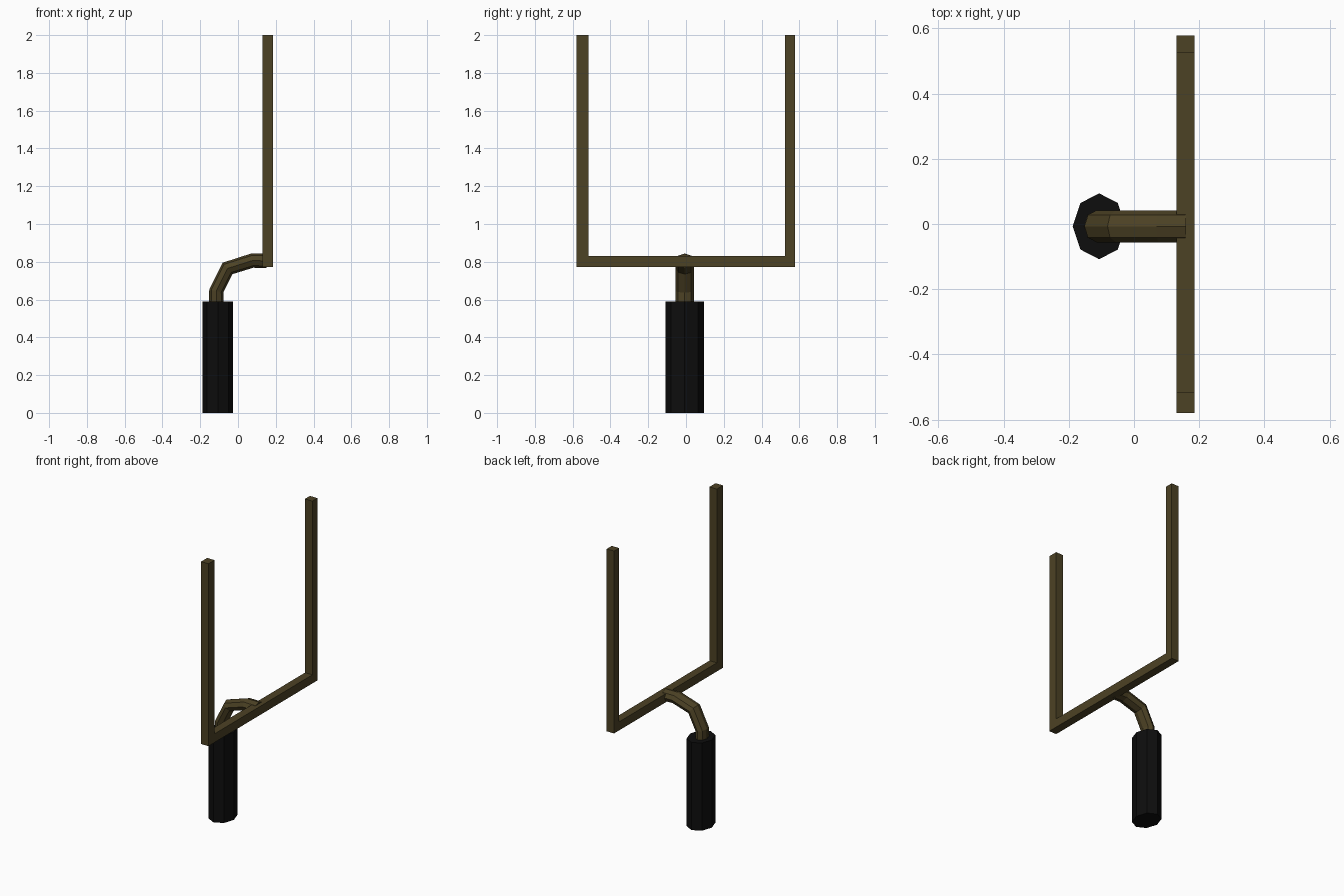
import bpy, bmesh, math
from mathutils import Vector

if "Cube" in bpy.data.objects:
    bpy.data.objects.remove(bpy.data.objects["Cube"])


def material(name, rgb):
    m = bpy.data.materials.new(name)
    m.diffuse_color = (*rgb, 1)
    m.use_nodes = True
    m.node_tree.nodes["Principled BSDF"].inputs["Base Color"].default_value = m.diffuse_color
    return m


bronze = material("dark_bronze", (0.073, 0.054, 0.018))
black = material("black_padding", (0.004, 0.004, 0.004))


def finish(name, bm, mat):
    bmesh.ops.recalc_face_normals(bm, faces=bm.faces)
    me = bpy.data.meshes.new(name)
    bm.to_mesh(me)
    bm.free()
    me.materials.append(mat)
    ob = bpy.data.objects.new(name, me)
    bpy.context.collection.objects.link(ob)
    return ob


def tube(name, path, half_depth, half_width, y, mat, sides=8):
    """Sweep an elliptical octagon along (x, z, tangent angle, mitre) stations."""
    bm = bmesh.new()
    rings = []
    for x, z, angle, mitre in path:
        normal = Vector((-math.sin(angle), 0, math.cos(angle))) * half_depth * mitre
        ring = []
        for i in range(sides):
            a = 2 * math.pi * i / sides
            ring.append(bm.verts.new(Vector((x, y, z)) + normal * math.cos(a)
                                     + Vector((0, half_width * math.sin(a), 0))))
        rings.append(ring)
    for r0, r1 in zip(rings, rings[1:]):
        for i in range(sides):
            j = (i + 1) % sides
            bm.faces.new((r0[i], r0[j], r1[j], r1[i]))
    bm.faces.new(rings[0])
    bm.faces.new(rings[-1])
    return finish(name, bm, mat)


# Padded base: upright octagonal column
UP = math.pi / 2
tube("base_pad", [(-0.107, 0, UP, 1), (-0.107, 0.59, UP, 1)], 0.081, 0.101, -0.007, black)

# Curved gooseneck: bend stations tilt by the average direction
rad = math.radians
tube("gooseneck", [(-0.115, 0.55, UP, 1),
                   (-0.115, 0.645, rad(78), 1),
                   (-0.055, 0.765, rad(41), 1.05),
                   (0.075, 0.806, rad(9), 1),
                   (0.155, 0.805, rad(-8), 1)], 0.038, 0.049, -0.007, bronze)

# Goal frame: U-shaped profile of crossbar and uprights, extruded in x
bm = bmesh.new()
profile = [(-0.58, 0.772), (0.578, 0.772), (0.578, 2), (0.525, 2),
           (0.525, 0.83), (-0.515, 0.83), (-0.515, 2), (-0.58, 2)]
face = bm.faces.new([bm.verts.new((0.131, y, z)) for y, z in profile])
ext = bmesh.ops.extrude_face_region(bm, geom=[face])
bmesh.ops.translate(bm, vec=(0.055, 0, 0),
                    verts=[g for g in ext["geom"] if isinstance(g, bmesh.types.BMVert)])
finish("goal_frame", bm, bronze)
